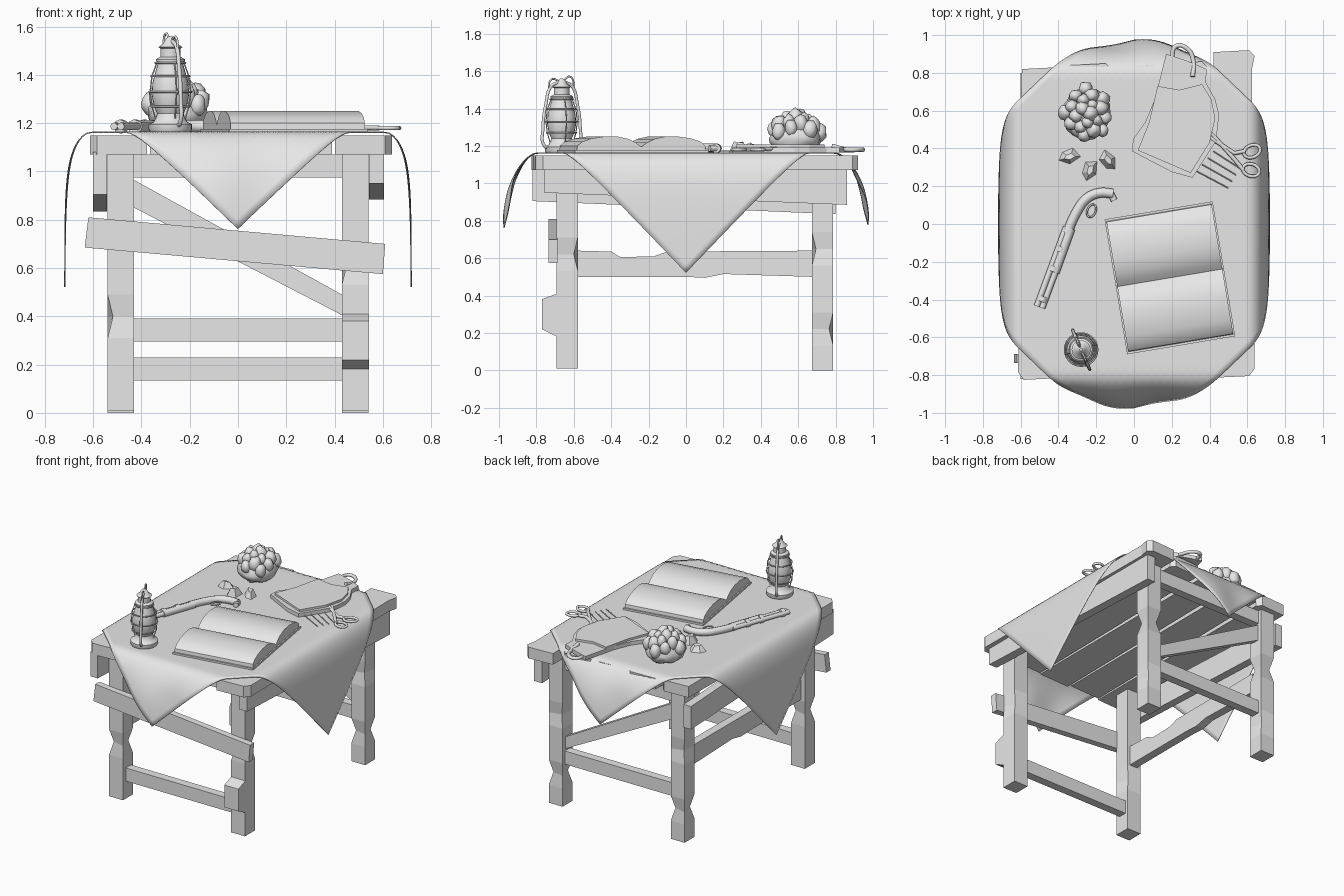
import bpy, bmesh, math, random
from mathutils import Vector, Matrix

random.seed(4)
if "Cube" in bpy.data.objects:
    bpy.data.objects.remove(bpy.data.objects["Cube"])

grey = bpy.data.materials.new("light_grey")
grey.use_nodes = True
grey.diffuse_color = (0.8, 0.8, 0.8, 1)
grey.node_tree.nodes["Principled BSDF"].inputs["Base Color"].default_value = (0.8, 0.8, 0.8, 1)
TOP = 1.165


def finish(name, bm, smooth=None):
    bmesh.ops.recalc_face_normals(bm, faces=bm.faces)
    me = bpy.data.meshes.new(name)
    bm.to_mesh(me)
    bm.free()
    me.materials.append(grey)
    ob = bpy.data.objects.new(name, me)
    bpy.context.collection.objects.link(ob)
    if smooth:
        bpy.ops.object.select_all(action='DESELECT')
        ob.select_set(True)
        bpy.context.view_layer.objects.active = ob
        bpy.ops.object.shade_smooth_by_angle(angle=math.radians(smooth))
    return ob


def loft(bm, rings, caps=True):
    rows = [[bm.verts.new(p) for p in r] for r in rings]
    n = len(rows[0])
    for a, b in zip(rows, rows[1:]):
        for i in range(n):
            bm.faces.new((a[i], a[(i + 1) % n], b[(i + 1) % n], b[i]))
    if caps:
        bm.faces.new(rows[0])
        bm.faces.new(rows[-1])


def prism(name, pts, axis, lo, hi, smooth=None):
    """Extrude a 2D outline along an axis (0=x, 1=y, 2=z)."""
    def place(p, t):
        q = list(p)
        q.insert(axis, t)
        return Vector(q)
    bm = bmesh.new()
    loft(bm, [[place(p, t) for p in pts] for t in (lo, hi)])
    return finish(name, bm, smooth)


def box(name, x0, x1, y0, y1, z0, z1):
    return prism(name, [(x0, y0), (x1, y0), (x1, y1), (x0, y1)], 2, z0, z1)


def lathe(name, x, y, profile, n=24):
    bm = bmesh.new()
    loft(bm, [[(x + r * math.cos(2 * math.pi * i / n), y + r * math.sin(2 * math.pi * i / n), z)
               for i in range(n)] for r, z in profile])
    return finish(name, bm, 40)


def tube(name, pts, radius, cyclic=False, spline='POLY'):
    """Round rod along a path, converted to a mesh."""
    cu = bpy.data.curves.new(name, 'CURVE')
    cu.dimensions = '3D'
    cu.bevel_depth, cu.bevel_resolution, cu.use_fill_caps = radius, 2, True
    sp = cu.splines.new(spline)
    if spline == 'BEZIER':
        sp.bezier_points.add(len(pts) - 1)
        for b, p in zip(sp.bezier_points, pts):
            b.co, b.handle_left_type, b.handle_right_type = p, 'AUTO', 'AUTO'
        sp.resolution_u = 6
    else:
        sp.points.add(len(pts) - 1)
        for b, p in zip(sp.points, pts):
            b.co = (*p, 1)
    sp.use_cyclic_u = cyclic
    temp = bpy.data.objects.new(name + "_path", cu)
    bpy.context.collection.objects.link(temp)
    bm = bmesh.new()
    bm.from_mesh(temp.to_mesh())
    bpy.data.objects.remove(temp)
    return finish(name, bm, 50)


def ring(name, c, rx, ry, radius, turn=0, n=24):
    rot = Matrix.Rotation(turn, 3, 'Z')
    return tube(name, [Vector(c) + rot @ Vector((rx * math.cos(2 * math.pi * i / n),
                ry * math.sin(2 * math.pi * i / n), 0)) for i in range(n)], radius, True)


# Legs: square posts with chipped corners
def leg(name, x, y, z0, chips):
    rings = []
    for z, cut in [(z0, 0)] + [(h + d, c) for h in chips for d, c in ((-.09, 0), (0, .022), (.09, 0))] + [(1.08, 0)]:
        k = len(rings) // 3 % 2
        ring_pts = []
        for i, (sx, sy) in enumerate(((-1, -1), (1, -1), (1, 1), (-1, 1))):
            c = cut if i in (k, k + 2) else 0
            ring_pts.append((x + sx * (.055 - c), y + sy * (.057 - c), z))
        rings.append(ring_pts)
    bm = bmesh.new()
    loft(bm, rings)
    finish(name, bm)


for side, sx in (("right", -1), ("left", 1)):
    leg("front_leg_" + side, sx * .485, -.635, .01, (.4,) if sx < 0 else (.62,))
    leg("back_leg_" + side, sx * .485, .73, 0, (.22, .65))

# Tabletop planks with uneven ends
edges = [-.62, -.37, -.115, .14, .395, .645]
ends = [(-.825, .83), (-.8, .85), (-.81, .84), (-.79, .86), (-.815, .92)]
for i, (y0, y1) in enumerate(ends):
    x0, x1 = edges[i] + .006, edges[i + 1] - .006
    c0, c1 = (.03 if i == 0 else 0), (.03 if i == 4 else 0)
    prism("tabletop_plank", [(x0 + c0, y0), (x1 - c1, y0 + .01), (x1, y0 + .05), (x1 - c1 / 2, y1 - .1),
                             (x1, y1 - .03), (x1 - .03, y1), (x0 + .02, y1 - .01), (x0, y0 + .04)], 2, 1.07, 1.15)

# Side aprons, slanting slightly
prism("side_apron_right", [(-.82, .905), (.8, .835), (.8, 1.0), (-.82, 1.08)], 0, -.6, -.542)
prism("side_apron_left", [(-.76, .95), (.86, .885), (.86, 1.07), (-.76, 1.08)], 0, .542, .605)

# Rails and braces
box("back_top_rail", -.43, .43, .7, .76, .975, 1.07)
box("back_low_rail", -.43, .43, .7, .76, .295, .39)
box("front_low_rail", -.43, .43, -.66, -.6, .135, .23)
prism("back_diagonal_brace", [(-.44, .855), (.44, .4), (.44, .485), (-.44, .97)], 1, .705, .755)
prism("front_slanted_brace", [(-.635, .685), (.6, .575), (.61, .7), (-.62, .81)], 1, -.735, -.688)
prism("side_rail", [(-.58, .5), (0, .5), (.1, .495), (.2, .515), (.675, .5), (.675, .64), (-.1, .635),
                    (-.17, .61), (-.35, .605), (-.4, .635), (-.58, .64)], 0, -.51, -.45)
prism("leg_repair_block", [(-.69, .18), (-.77, .22), (-.77, .38), (-.69, .41)], 0, .43, .543)

# Tablecloth: a diamond whose four corners drape over the edges
N, DX, DY, EX, EY = 56, 1.3, 1.24, .61, .8


def drape(v, edge, reach):
    s = max(0, abs(v) - edge)
    out = reach * (1 - math.exp(-s / (reach * .9)))
    return math.copysign(min(abs(v), edge) + out, v), s * s / (s + .05)


def cloth_point(i, j):
    u, v = 2 * i / N - 1, 2 * j / N - 1
    p, q = DX * (u - v) / 2, DY * (u + v) / 2
    x, dx = drape(p, EX, .11 - .03 * q * q)
    y, dy = drape(q, EY, .19 - .25 * p * p)
    wave = .012 * math.sin(14 * p) * min(1, dy * 5)
    return (x, y + wave, TOP - dx - dy * (1.02 if q < 0 else .98))


bm = bmesh.new()
grid = [[bm.verts.new(cloth_point(i, j)) for j in range(N + 1)] for i in range(N + 1)]
for i in range(N):
    for j in range(N):
        bm.faces.new((grid[i][j], grid[i + 1][j], grid[i + 1][j + 1], grid[i][j + 1]))
cloth = finish("tablecloth", bm, 60)
thick = cloth.modifiers.new("thickness", 'SOLIDIFY')
thick.thickness = .005

# Open book: cover and two arched page blocks
place = Matrix.Translation((.19, -.285, TOP)) @ Matrix.Rotation(math.radians(9.5), 4, 'Z')
cover = box("book_cover", -.29, .29, -.362, .362, 0, .012)
cover.matrix_world = place
for s in (-1, 1):
    arch = [(0, .03), (.03, .052), (.07, .072), (.13, .085), (.2, .085), (.27, .075), (.32, .058), (.347, .035)]
    pages = prism("book_pages", [(0, .01)] + [(s * a, b) for a, b in arch] + [(s * .35, .01)], 0, -.282, .282, 35)
    pages.matrix_world = place

# Lantern: base, globe, cap, guard wires, side tubes and handle
LX, LY = -.28, -.665
lathe("lantern_body", LX, LY, [(.085, TOP), (.09, 1.175), (.09, 1.195), (.07, 1.205), (.06, 1.225), (.055, 1.24),
      (.068, 1.27), (.078, 1.32), (.074, 1.37), (.06, 1.42), (.05, 1.455)])
lathe("lantern_cap", LX, LY, [(.06, 1.455), (.06, 1.465), (.042, 1.475), (.042, 1.51), (.05, 1.515),
      (.03, 1.53), (.02, 1.55), (.008, 1.56)])
for z, r in ((1.27, .08), (1.33, .088), (1.395, .08), (1.45, .062)):
    ring("lantern_guard_ring", (LX, LY, z), r, r, .004)
for a in range(4):
    d = Vector((math.cos(a * math.pi / 2 + .3), math.sin(a * math.pi / 2 + .3), 0))
    tube("lantern_guard_wire", [Vector((LX, LY, z)) + d * r for z, r in
         ((1.22, .065), (1.27, .08), (1.33, .088), (1.395, .08), (1.46, .055))], .003)
axis = Vector((-.4, .92, 0))
for s in (-1, 1):
    tube("lantern_side_tube", [Vector((LX, LY, z)) + axis * s * r for z, r in
         ((1.19, .07), (1.2, .1), (1.3, .108), (1.42, .092), (1.52, .06), (1.54, .02))], .009, spline='BEZIER')
tube("lantern_handle", [Vector((LX, LY, z)) + axis * r for z, r in
     ((1.5, -.075), (1.555, -.06), (1.545, 0), (1.57, .05), (1.5, .075))], .005, spline='BEZIER')

# Rock cluster: lumpy mound built from overlapping chunks
def chunk(name, c, size, rough, detail, smooth=None):
    bm = bmesh.new()
    bmesh.ops.create_icosphere(bm, subdivisions=detail, radius=1)
    for v in bm.verts:
        v.co = Vector(c) + Vector(a * b for a, b in zip(v.co, size)) * random.uniform(1 - rough, 1 + rough)
        v.co.z = max(v.co.z, TOP)
    finish(name, bm, smooth)


chunk("rock_core", (-.25, .585, 1.24), (.125, .14, .085), .06, 3, 60)
for k in range(20):
    a, r = k * 2.4, .12 * math.sqrt((k + .5) / 20)
    s = random.uniform(.028, .042)
    chunk("rock_lump", (-.25 + r * math.cos(a), .585 + r * 1.1 * math.sin(a), 1.35 - 5.5 * r * r),
          (s, s, s * 1.35), .12, 2, 60)

# Loose shards
for x, y, turn in ((-.34, .355, .3), (-.23, .285, 1.2), (-.135, .34, 2.2)):
    shard = prism("loose_shard", [(-.06, 0), (-.01, -.035), (.055, -.015), (.03, .04), (-.03, .035)], 2, 0, .035)
    for v in shard.data.vertices:
        if v.co.z > .01:
            v.co = Vector((v.co.x * .5, v.co.y * .4, .03 + .03 * random.random()))
    shard.matrix_world = Matrix.Translation((x, y, TOP)) @ Matrix.Rotation(turn, 4, 'Z')

# Flintlock style pistol lying flat: twin barrels, stock, curved grip, guard
muzzle, breech = Vector((-.5, -.44, 1.187)), Vector((-.345, -.02, 1.187))
across = Vector((.94, -.35, 0))
for s in (-1, 1):
    tube("pistol_barrel", [muzzle + across * s * .015, breech + across * s * .015], .016)
along = (breech - muzzle).normalized()
for t in (.03, .2, .31):
    p = muzzle + along * t
    tube("pistol_band", [p, p + along * .03], .029)
tube("pistol_forestock", [muzzle + along * .2 + across * .012, breech + across * .01], .025)
tube("pistol_grip", [breech - along * .03, (-.3, .07, 1.187), (-.25, .135, 1.187), (-.18, .165, 1.187),
     (-.11, .16, 1.187)], .026, spline='BEZIER')
tube("pistol_butt", [(-.125, .165, 1.187), (-.105, .125, 1.187)], .018)
ring("pistol_trigger_guard", (-.225, .07, 1.187), .022, .035, .005, -.4)

# Leather pouch with folded flap and strap
pouch = [(.17, .9), (.28, .865), (.385, .82), (.38, .75), (.43, .66), (.45, .58), (.435, .44), (.31, .245),
         (.2, .275), (-.01, .385), (-.005, .45), (.06, .54), (.11, .66), (.14, .78)]
prism("pouch_body", pouch, 2, TOP, 1.192)
prism("pouch_flap", [(.125, .73), (.24, .71), (.36, .74), (.41, .66), (.43, .56), (.4, .43), (.3, .27),
                     (.02, .39), (.08, .54)], 2, 1.19, 1.207)
tube("pouch_strap", [(.2, .88, 1.18), (.22, .94, 1.18), (.28, .93, 1.18), (.315, .86, 1.18), (.31, .78, 1.2)],
     .012, spline='BEZIER')

# Scissors and thin needles beside the pouch
for c, turn, tip in (((.625, .385), .4, (.4, .46)), ((.62, .285), -.3, (.4, .49))):
    ring("scissor_loop", (*c, 1.18), .045, .032, .009, turn)
    tube("scissor_blade", [(c[0] - .04, c[1], 1.18), (.53, .36 + (c[1] - .335) * .3, 1.18), (*tip, 1.185)], .011)
for k in range(4):
    tube("needle", [(.33 + k * .03, .28 + k * .035, 1.172), (.5 + k * .02, .19 + k * .035, 1.172)], .003)
